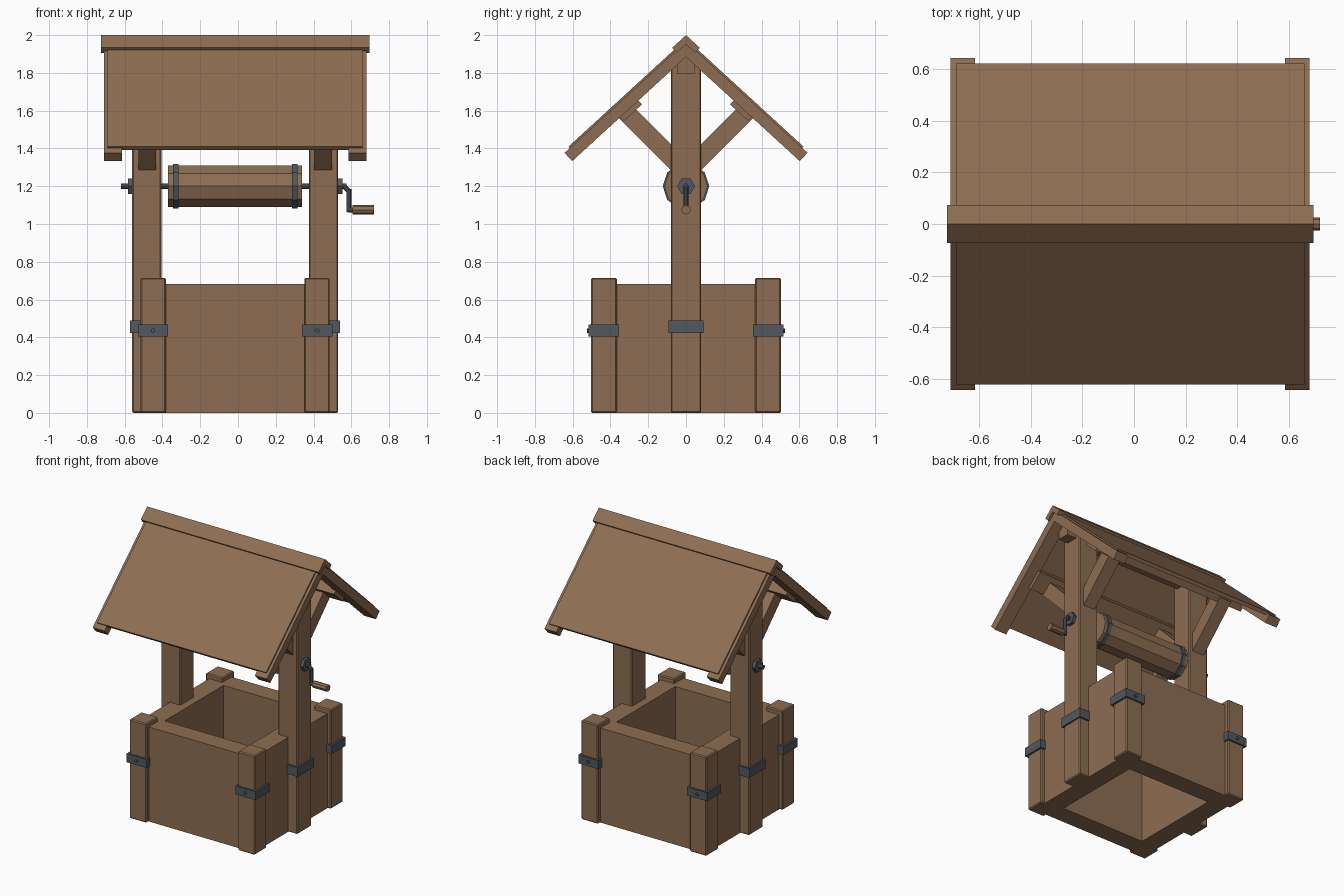
import bpy, bmesh, math
from mathutils import Vector

cube = bpy.data.objects.get("Cube")
if cube:
    bpy.data.objects.remove(cube, do_unlink=True)

CX = -0.015  # centre line of the well; the crank sticks out on one side


def material(name, rgb):
    m = bpy.data.materials.new(name)
    m.use_nodes = True
    m.diffuse_color = (*rgb, 1)
    m.node_tree.nodes["Principled BSDF"].inputs["Base Color"].default_value = (*rgb, 1)
    return m


WOOD = material("brown wood", (0.27, 0.155, 0.085))
IRON = material("dark iron", (0.082, 0.098, 0.112))


def finish(name, bm, mat, bevel=0):
    bmesh.ops.recalc_face_normals(bm, faces=bm.faces)
    me = bpy.data.meshes.new(name)
    bm.to_mesh(me)
    bm.free()
    me.materials.append(mat)
    ob = bpy.data.objects.new(name, me)
    ob.location.x = CX
    bpy.context.collection.objects.link(ob)
    if bevel:
        mod = ob.modifiers.new("Bevel", "BEVEL")
        mod.width = bevel
        mod.segments = 1
    return ob


def box(name, x, y, z, mat=WOOD, bevel=0):
    """Box from (min, max) pairs on each axis."""
    bm = bmesh.new()
    bmesh.ops.create_cube(bm, size=1)
    for v in bm.verts:
        v.co = [r[0] if c < 0 else r[1] for c, r in zip(v.co, (x, y, z))]
    return finish(name, bm, mat, bevel)


def prism(name, profile, x0, x1, mat=WOOD):
    """Extrude a (y, z) profile along x."""
    bm = bmesh.new()
    face = bm.faces.new([bm.verts.new((x0, y, z)) for y, z in profile])
    new = bmesh.ops.extrude_face_region(bm, geom=[face])["geom"]
    bmesh.ops.translate(bm, vec=(x1 - x0, 0, 0),
                        verts=[g for g in new if isinstance(g, bmesh.types.BMVert)])
    return finish(name, bm, mat)


def rod(name, a, b, radius, sides, mat, turn=0.0):
    """Faceted cylinder between two points."""
    a, b = Vector(a), Vector(b)
    bm = bmesh.new()
    bmesh.ops.create_cone(bm, cap_ends=True, segments=sides, radius1=radius,
                          radius2=radius, depth=(b - a).length)
    rot = Vector((0, 0, 1)).rotation_difference(b - a).to_matrix()
    for v in bm.verts:
        co = v.co.copy()
        c, s = math.cos(turn), math.sin(turn)
        co.x, co.y = co.x * c - co.y * s, co.x * s + co.y * c
        v.co = rot @ co + (a + b) / 2
    return finish(name, bm, mat)


def span(s, lo, hi):
    return (lo, hi) if s > 0 else (-hi, -lo)


# Well box: open ring of four walls
OUT, INN, TOP = 0.472, 0.335, 0.682
for s, side in ((-1, "right"), (1, "left")):
    box(f"{side}_wall", span(s, INN, OUT), (-OUT, OUT), (0, TOP))
for s, side in ((-1, "front"), (1, "back")):
    box(f"{side}_wall", (-INN, INN), span(s, INN, OUT), (0, TOP))

# Corner posts with iron straps and bolts
for sx, xn in ((-1, "right"), (1, "left")):
    for sy, yn in ((-1, "front"), (1, "back")):
        n = f"{yn}_{xn}_corner"
        box(n + "_post", span(sx, 0.366, 0.5), span(sy, 0.366, 0.503), (0, 0.715), bevel=0.007)
        box(n + "_strap", span(sx, 0.355, 0.514), span(sy, 0.356, 0.515), (0.405, 0.467), IRON)
        rod(n + "_bolt", (sx * 0.435, sy * 0.5, 0.436), (sx * 0.435, sy * 0.525, 0.436),
            0.012, 6, IRON)

# Roof slope
A = math.radians(42.5)
T = math.tan(A)
ALONG, UP = Vector((math.cos(A), -math.sin(A))), Vector((math.sin(A), math.cos(A)))


def chevron(name, apex, y_end, thick, x0, x1):
    """Inverted V with square-cut ends."""
    edge = Vector((y_end, apex - y_end * T))
    low = edge - UP * thick
    prism(name, [(0, apex), tuple(edge), tuple(low), (0, apex - thick / math.cos(A)),
                 (-low.x, low.y), (-edge.x, edge.y)], x0, x1)


chevron("roof_boards", 1.98, 0.622, 0.025, -0.675, 0.675)
chevron("ridge_cap", 2.0, 0.073, 0.036, -0.71, 0.71)

# Ridge beam
box("ridge_beam", (-0.62, 0.62), (-0.044, 0.044), (1.795, 1.895))

# Purlins under each slope
for s, side in ((-1, "front"), (1, "back")):
    mid = Vector((0.3, 1.885 - 0.3 * T))
    corners = [mid + ALONG * u + UP * w
               for u, w in ((-0.065, 0.045), (0.065, 0.045), (0.065, -0.028), (-0.065, -0.028))]
    prism(f"{side}_purlin", [(s * c.x, c.y) for c in corners], -0.62, 0.62)

# Each side: rafters, tall post, strap, braces, axle nut
for s, side in ((-1, "right"), (1, "left")):
    chevron(f"{side}_rafters", 1.966, 0.643, 0.06, *span(s, 0.6, 0.695))
    box(f"{side}_tall_post", span(s, 0.39, 0.545), (-0.08, 0.08), (0, 1.87), bevel=0.007)
    box(f"{side}_post_strap", span(s, 0.4, 0.556), (-0.093, 0.093), (0.423, 0.49), IRON)
    for d, yn in ((-1, "front"), (1, "back")):
        brace = [(0.07, 1.275), (0.07, 1.412), (0.29, 1.634), (0.36, 1.565)]
        prism(f"{side}_{yn}_brace", [(d * y, z) for y, z in brace], *span(s, 0.418, 0.512))
    rod(f"{side}_axle_nut", (s * 0.54, 0, 1.2), (s * 0.567, 0, 1.2), 0.047, 6, IRON)
    rod(f"{side}_drum_band", (s * 0.301, 0, 1.2), (s * 0.33, 0, 1.2), 0.123, 10, IRON)

# Winding drum, axle and crank
rod("drum", (-0.355, 0, 1.2), (0.355, 0, 1.2), 0.115, 10, WOOD)
rod("axle", (-0.605, 0, 1.2), (0.59, 0, 1.2), 0.015, 8, IRON)
rod("crank_elbow", (0.575, 0, 1.2), (0.602, 0, 1.175), 0.013, 8, IRON)
rod("crank_arm", (0.602, 0, 1.185), (0.602, 0, 1.063), 0.013, 8, IRON)
rod("crank_pin", (0.595, 0, 1.075), (0.63, 0, 1.075), 0.013, 8, IRON)
rod("crank_handle", (0.622, 0, 1.075), (0.735, 0, 1.075), 0.025, 8, WOOD)
